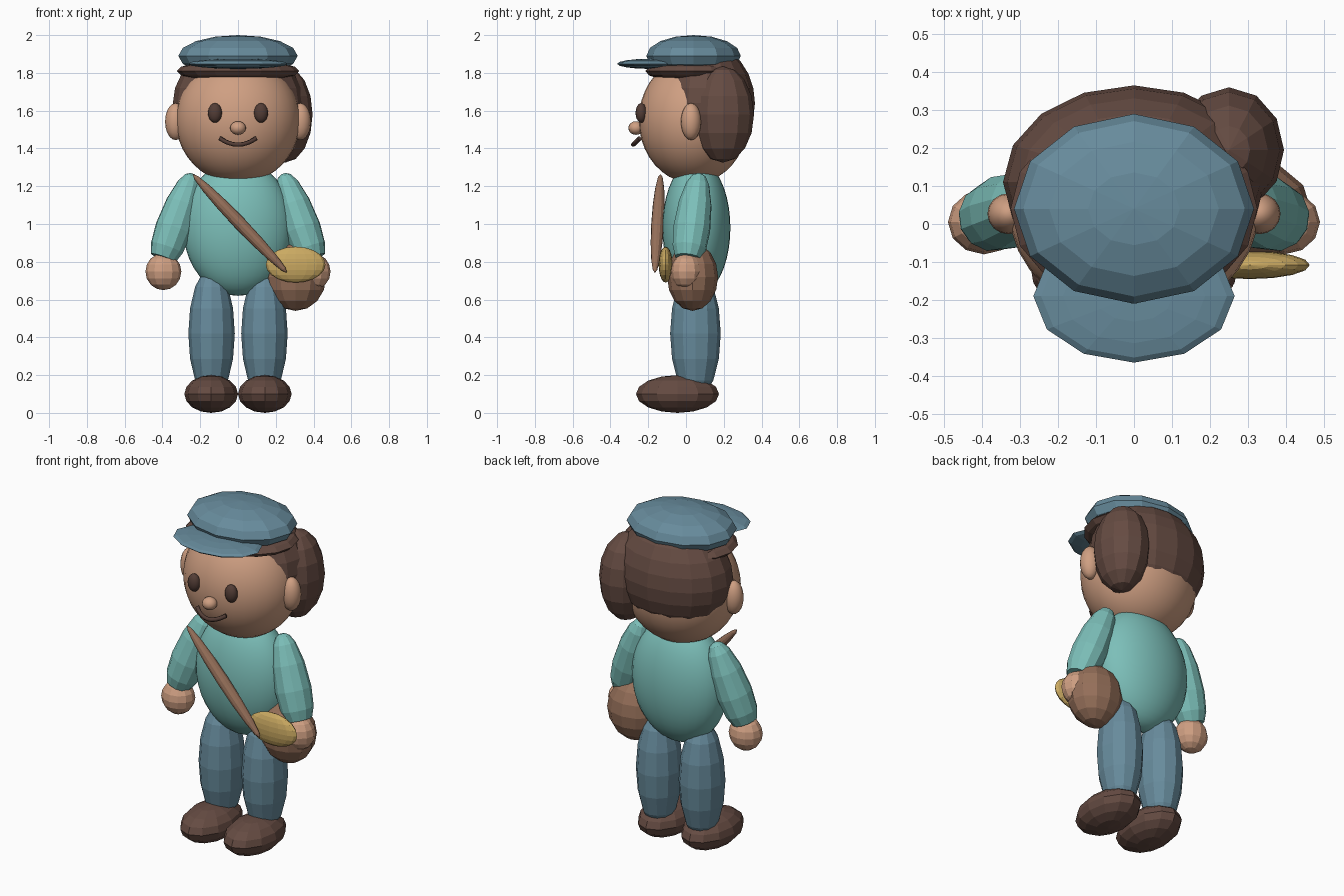
import bpy
import bmesh
from math import pi, cos, sin
from mathutils import Vector, Matrix

cube = bpy.data.objects.get("Cube")
if cube:
    bpy.data.objects.remove(cube, do_unlink=True)


def material(name, hex_colour):
    """One flat material from an sRGB hex colour."""
    rgb = [int(hex_colour[i:i + 2], 16) / 255 for i in range(0, 6, 2)]
    linear = [((c + 0.055) / 1.055) ** 2.4 for c in rgb] + [1]
    mat = bpy.data.materials.new(name)
    mat.use_nodes = True
    mat.diffuse_color = linear
    bsdf = mat.node_tree.nodes["Principled BSDF"]
    bsdf.inputs["Base Color"].default_value = linear
    bsdf.inputs["Roughness"].default_value = 0.8
    return mat


skin = material("skin", "CF9F82")
teal = material("teal_shirt", "7CBFB9")
blue = material("denim_blue", "678B9C")
brown = material("dark_brown", "654B42")
leather = material("leather", "96705A")
gold = material("flap_gold", "CBAA62")
dark = material("eye_dark", "533D36")


def finish(name, bm, mat, smooth):
    mesh = bpy.data.meshes.new(name)
    bmesh.ops.recalc_face_normals(bm, faces=bm.faces)
    for face in bm.faces:
        face.smooth = smooth
    bm.to_mesh(mesh)
    bm.free()
    mesh.materials.append(mat)
    obj = bpy.data.objects.new(name, mesh)
    bpy.context.collection.objects.link(obj)
    return obj


def ball(name, mat, centre, radii, segments=12, rings=8, smooth=False, axis=None):
    """Ellipsoid; its local z can be turned along an axis."""
    bm = bmesh.new()
    bmesh.ops.create_uvsphere(bm, u_segments=segments, v_segments=rings, radius=1)
    turn = Matrix.Identity(4)
    if axis is not None:
        turn = Vector(axis).to_track_quat('Z', 'Y').to_matrix().to_4x4()
    bm.transform(Matrix.Translation(centre) @ turn @ Matrix.Diagonal((*radii, 1)))
    return finish(name, bm, mat, smooth)


def limb(name, mat, start, end, profile, segments=12):
    """Round loft along a line; profile holds (fraction, radius)."""
    start, end = Vector(start), Vector(end)
    turn = (end - start).to_track_quat('Z', 'Y')
    bm = bmesh.new()
    loops = []
    for t, r in profile:
        mid = start.lerp(end, t)
        angles = [2 * pi * i / segments for i in range(segments)]
        loops.append([bm.verts.new(mid + turn @ Vector((r * cos(a), r * sin(a), 0)))
                      for a in angles])
    for low, high in zip(loops, loops[1:]):
        for i in range(segments):
            j = (i + 1) % segments
            bm.faces.new((low[i], low[j], high[j], high[i]))
    bm.faces.new(loops[0])
    bm.faces.new(loops[-1])
    return finish(name, bm, mat, False)


# Head and torso
ball("head", skin, (0, 0.04, 1.55), (0.33, 0.29, 0.335), 32, 20, True)
ball("torso", teal, (0, 0.055, 0.98), (0.29, 0.18, 0.36), 32, 20, True)

# Hair: back mass, side bun and the band under the cap
ball("hair_back", brown, (0, 0.11, 1.64), (0.345, 0.255, 0.31), 16, 12)
ball("hair_bun", brown, (0.25, 0.195, 1.58), (0.145, 0.165, 0.255))
ball("hair_band", brown, (0, 0.04, 1.81), (0.325, 0.255, 0.06), 16, 8)

# Cap
ball("cap_crown", blue, (0, 0.04, 1.89), (0.316, 0.25, 0.11))
ball("cap_visor", blue, (0, -0.19, 1.848), (0.265, 0.175, 0.027))

# Nose and mouth
ball("nose", skin, (0, -0.265, 1.508), (0.042, 0.04, 0.036), 16, 10, True)
curve = bpy.data.curves.new("mouth", 'CURVE')
curve.dimensions = '3D'
curve.bevel_depth = 0.012
curve.bevel_resolution = 1
curve.use_fill_caps = True
curve.materials.append(dark)
line = curve.splines.new('POLY')
steps = 8
line.points.add(steps)
for i, point in enumerate(line.points):
    u = 2 * i / steps - 1
    point.co = (0.095 * u, -0.28 + 0.035 * u * u, 1.42 + 0.033 * u * u, 1)
bpy.context.collection.objects.link(bpy.data.objects.new("mouth", curve))

# Paired parts
arm_profile = [(0, 0.015), (0.03, 0.038), (0.12, 0.062), (0.35, 0.088),
               (0.65, 0.099), (0.88, 0.09), (1, 0.07)]
for side, s in (("left", 1), ("right", -1)):
    ball(side + "_ear", skin, (s * 0.33, 0.027, 1.542), (0.056, 0.054, 0.098), 16, 10, True)
    ball(side + "_eye", dark, (s * 0.122, -0.237, 1.588), (0.037, 0.03, 0.052), 16, 10, True)
    limb(side + "_arm", teal, (s * 0.24, 0.07, 1.265), (s * 0.395, 0.01, 0.82), arm_profile)
    ball(side + "_hand", skin, (s * 0.395, 0.005, 0.748), (0.095, 0.085, 0.098))
    ball(side + "_leg", blue, (s * 0.14, 0.05, 0.42), (0.123, 0.134, 0.35))
    ball(side + "_shoe", brown, (s * 0.142, -0.045, 0.1), (0.142, 0.22, 0.1))

# Shoulder bag with flap and strap
ball("bag", leather, (0.305, 0.035, 0.72), (0.162, 0.135, 0.18))
ball("bag_flap", gold, (0.305, -0.108, 0.785), (0.158, 0.037, 0.095), 16, 10)
ball("bag_strap", leather, (0.01, -0.15, 1.003), (0.034, 0.034, 0.363),
     axis=(0.503, -0.03, -0.525))
